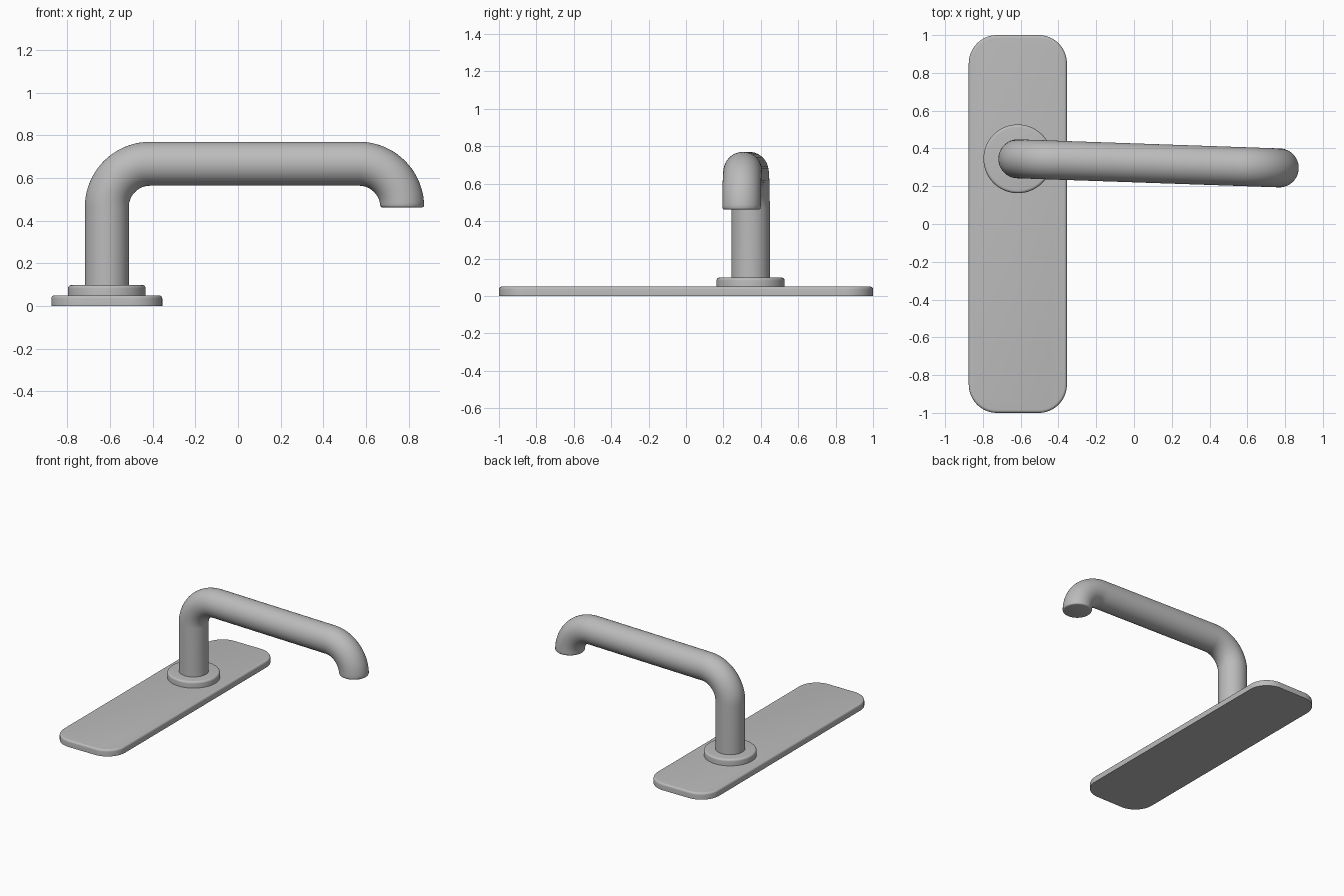
import bpy, bmesh, math
from mathutils import Vector

cube = bpy.data.objects.get("Cube")
if cube:
    bpy.data.objects.remove(cube, do_unlink=True)

# Brushed metal, shared by every part
metal = bpy.data.materials.new("satin_grey_metal")
metal.use_nodes = True
GREY = (0.5, 0.5, 0.5, 1)
metal.diffuse_color = GREY
metal.node_tree.nodes["Principled BSDF"].inputs["Base Color"].default_value = GREY

STEM = Vector((-0.615, 0.345, 0))
TIP = Vector((0.77, 0.297, 0))
TUBE_R, BEND_R, AXIS_Z = 0.103, 0.203, 0.667


def loft(name, rings):
    """Skin a list of equal-length point loops and cap both ends."""
    bm = bmesh.new()
    loops = [[bm.verts.new(p) for p in ring] for ring in rings]
    n = len(loops[0])
    for a, b in zip(loops, loops[1:]):
        for i in range(n):
            j = (i + 1) % n
            bm.faces.new((a[i], a[j], b[j], b[i]))
    bm.faces.new(loops[0])
    bm.faces.new(loops[-1])
    bmesh.ops.recalc_face_normals(bm, faces=bm.faces)
    mesh = bpy.data.meshes.new(name)
    bm.to_mesh(mesh)
    bm.free()
    mesh.materials.append(metal)
    obj = bpy.data.objects.new(name, mesh)
    bpy.context.collection.objects.link(obj)
    bpy.ops.object.select_all(action="DESELECT")
    obj.select_set(True)
    bpy.context.view_layer.objects.active = obj
    bpy.ops.object.shade_smooth_by_angle(angle=math.radians(35))
    return obj


def slab(name, centre, half_x, half_y, corner, z0, z1, edge, steps=16):
    """Rounded rectangle (or disc) with a rounded upper edge."""
    def outline(inset, z):
        pts = []
        for q, (sx, sy) in enumerate(((1, 1), (-1, 1), (-1, -1), (1, -1))):
            for k in range(steps + 1):
                a = (q + k / steps) * math.pi / 2
                r = corner - inset
                pts.append((centre[0] + sx * (half_x - corner) + r * math.cos(a),
                            centre[1] + sy * (half_y - corner) + r * math.sin(a), z))
        return pts
    rings = [outline(0, z0)]
    for k in range(6):
        a = k / 5 * math.pi / 2
        rings.append(outline(edge * (1 - math.cos(a)), z1 - edge * (1 - math.sin(a))))
    return loft(name, rings)


# Back plate and round collar
slab("back_plate", (STEM.x, 0), 0.26, 1.0, 0.15, 0, 0.05, 0.015)
slab("collar", STEM, 0.182, 0.182, 0.1819, 0.045, 0.098, 0.015)

# Lever: stem, bend, slightly skewed grip, bend down to the tip
along = (TIP - STEM).normalized()
across = Vector((-along.y, along.x, 0))
up = Vector((0, 0, 1))
length = (TIP - STEM).length
path = [(0, 0.06, math.pi / 2, TUBE_R)]          # distance, height, heading, radius
ARC = 20
for k in range(ARC + 1):
    a = k / ARC * math.pi / 2
    path.append((BEND_R * (1 - math.cos(a)), AXIS_Z - BEND_R * (1 - math.sin(a)),
                 math.pi / 2 - a, TUBE_R))
for k in range(ARC + 1):
    a = k / ARC * math.pi / 2
    path.append((length - BEND_R * (1 - math.sin(a)), AXIS_Z - BEND_R * (1 - math.cos(a)),
                 -a, TUBE_R))
# Small rounded lip at the open end
tip_z = AXIS_Z - BEND_R
for k in range(1, 5):
    a = k / 4 * math.pi / 2
    path.append((length, tip_z + 0.01 - 0.01 * math.sin(a) - 0.0005 * k, -math.pi / 2,
                 TUBE_R - 0.01 * (1 - math.cos(a))))
# The last bend ring gives way to the lip
path.pop(-5)

rings = []
for d, z, heading, r in path:
    centre = STEM + along * d + up * z
    normal = up * math.cos(heading) - along * math.sin(heading)
    rings.append([centre + (across * math.cos(t) + normal * math.sin(t)) * r
                  for t in (i / 48 * 2 * math.pi for i in range(48))])
loft("lever_handle", rings)
